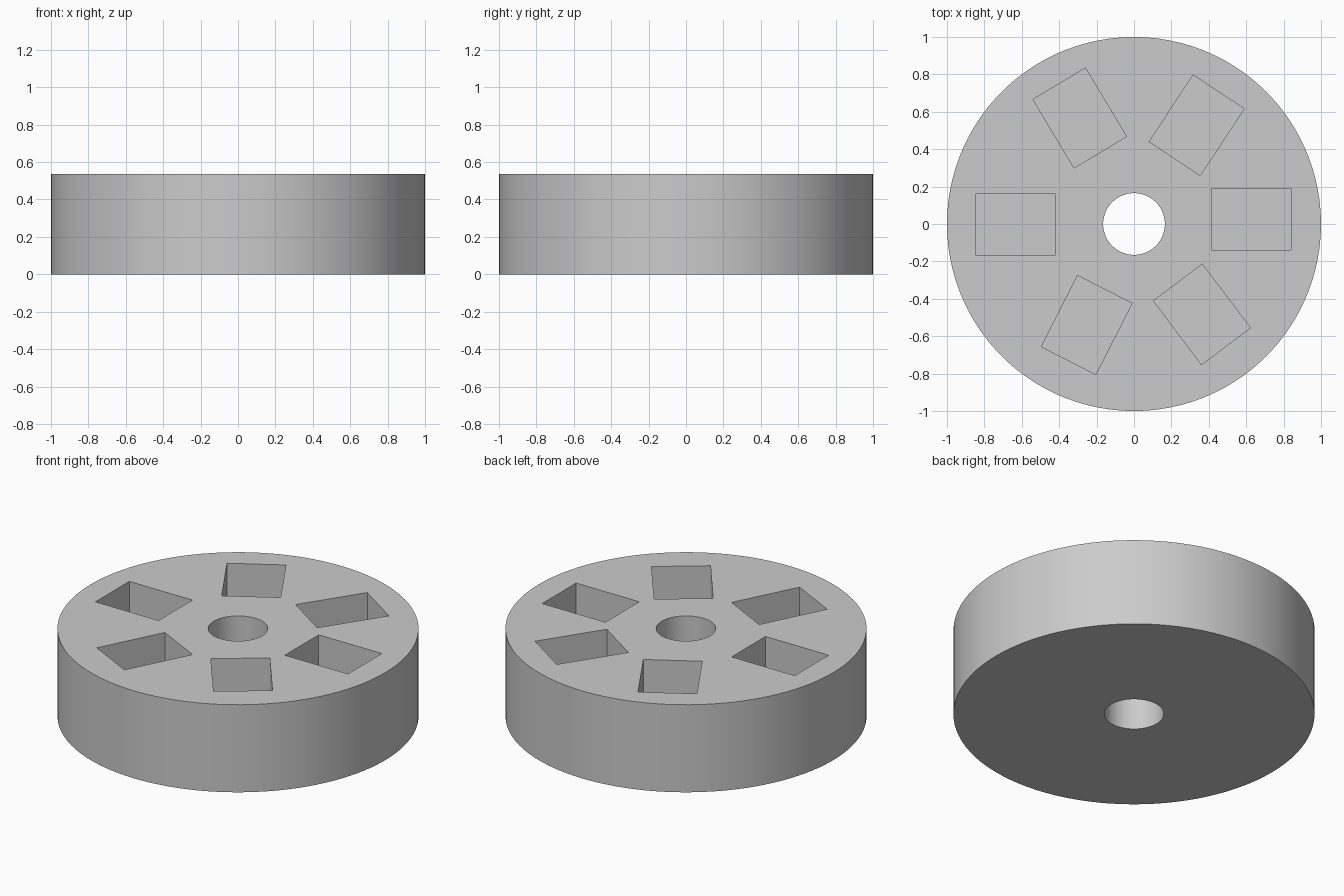
import bpy
from math import radians

HEIGHT = 0.535
FLOOR = 0.1

if "Cube" in bpy.data.objects:
    bpy.data.objects.remove(bpy.data.objects["Cube"], do_unlink=True)

# Single grey material
grey = bpy.data.materials.new("plain grey")
grey.use_nodes = True
colour = (0.6, 0.6, 0.6, 1)
grey.diffuse_color = colour
grey.node_tree.nodes["Principled BSDF"].inputs["Base Color"].default_value = colour


def cylinder(name, radius, bottom, top, sides):
    bpy.ops.mesh.primitive_cylinder_add(
        vertices=sides, radius=radius, depth=top - bottom,
        location=(0, 0, (top + bottom) / 2))
    obj = bpy.context.object
    obj.name = name
    obj.data.materials.append(grey)
    return obj


def cut(target, cutter):
    """Subtract the cutter from the target, then discard it."""
    mod = target.modifiers.new("cut", 'BOOLEAN')
    mod.operation = 'DIFFERENCE'
    mod.solver = 'EXACT'
    mod.object = cutter
    bpy.context.view_layer.objects.active = target
    bpy.ops.object.modifier_apply(modifier=mod.name)
    bpy.data.objects.remove(cutter, do_unlink=True)


# Solid disc with a central through hole
disc = cylinder("disc_body", 1, 0, HEIGHT, 100)
cut(disc, cylinder("axle_hole", 0.165, -0.1, HEIGHT + 0.1, 64))

# Blind rectangular pockets: centre x, centre y, angle in degrees
pockets = [
    (0.627, 0.025, 0), (0.335, 0.528, 56.5), (-0.29, 0.567, 121),
    (-0.634, -0.003, 180), (-0.253, -0.54, 63), (0.363, -0.483, -53),
]
for x, y, angle in pockets:
    top = HEIGHT + 0.1
    bpy.ops.mesh.primitive_cube_add(
        size=1, location=(x, y, (FLOOR + top) / 2),
        rotation=(0, 0, radians(angle)), scale=(0.427, 0.327, top - FLOOR))
    pocket = bpy.context.object
    pocket.data.materials.append(grey)
    cut(disc, pocket)

# Smooth the round walls, keep rims and pocket corners sharp
bpy.ops.object.select_all(action='DESELECT')
disc.select_set(True)
bpy.context.view_layer.objects.active = disc
bpy.ops.object.shade_smooth_by_angle(angle=radians(30))
